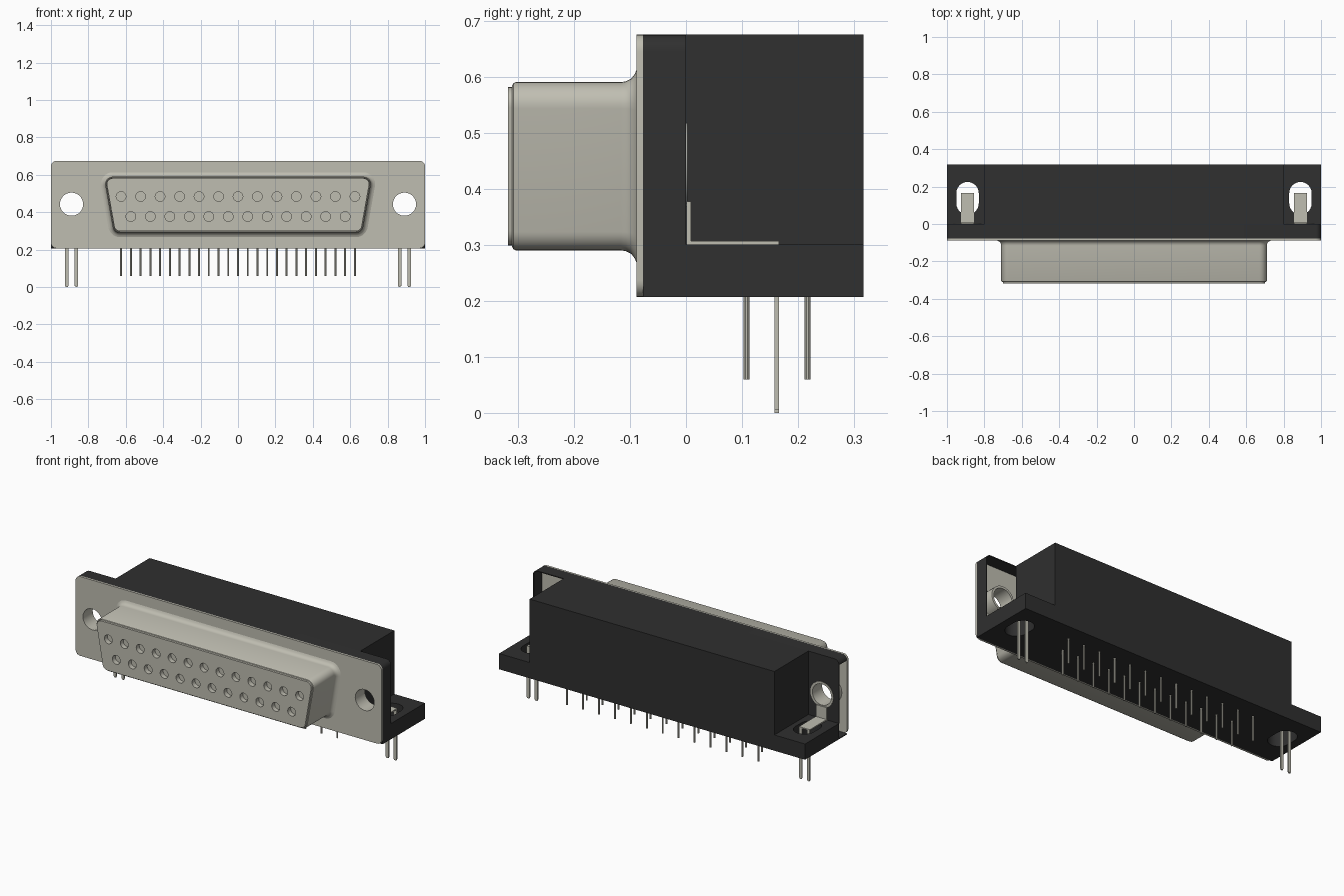
import bpy, bmesh, math
from mathutils import Matrix, Vector

if "Cube" in bpy.data.objects:
    bpy.data.objects.remove(bpy.data.objects["Cube"])


def material(name, rgb):
    m = bpy.data.materials.new(name)
    m.use_nodes = True
    m.diffuse_color = (*rgb, 1)
    m.node_tree.nodes["Principled BSDF"].inputs["Base Color"].default_value = (*rgb, 1)
    return m


METAL = material("warm grey metal", (0.52, 0.51, 0.44))
BLACK = material("black plastic", (0.029, 0.029, 0.029))


def finish(ob, mat):
    ob.data.materials.clear()
    ob.data.materials.append(mat)
    bpy.ops.object.select_all(action="DESELECT")
    ob.select_set(True)
    bpy.context.view_layer.objects.active = ob
    bpy.ops.object.shade_smooth_by_angle(angle=math.radians(35))
    return ob


def from_bmesh(name, bm, mat):
    bmesh.ops.recalc_face_normals(bm, faces=bm.faces)
    me = bpy.data.meshes.new(name)
    bm.to_mesh(me)
    bm.free()
    ob = bpy.data.objects.new(name, me)
    bpy.context.collection.objects.link(ob)
    return finish(ob, mat)


def arc(c, r, a0, a1, n):
    return [(c[0] + r * math.cos(a0 + (a1 - a0) * i / n),
             c[1] + r * math.sin(a0 + (a1 - a0) * i / n)) for i in range(n + 1)]


def circle(x, y, r, n=28):
    return arc((x, y), r, 0, 2 * math.pi, n)[:-1]


def hull(centres, r, n=6):
    """Rounded outline around counter-clockwise corner centres."""
    pts, k = [], len(centres)
    for i, c in enumerate(centres):
        p, q = centres[i - 1], centres[(i + 1) % k]
        a0 = math.atan2(c[1] - p[1], c[0] - p[0])
        a1 = math.atan2(q[1] - c[1], q[0] - c[0])
        turn = (a1 - a0) % (2 * math.pi)
        pts += arc(c, r, a0 - math.pi / 2, a0 - math.pi / 2 + turn, n)
    return pts


def slab(name, outlines, lo, hi, mat, upright=True):
    """Extruded outline with holes; upright slabs run along y, others along z."""
    cu = bpy.data.curves.new(name, "CURVE")
    cu.dimensions, cu.fill_mode, cu.extrude = "2D", "BOTH", (hi - lo) / 2
    for pts in outlines:
        s = cu.splines.new("POLY")
        s.points.add(len(pts) - 1)
        for p, (x, y) in zip(s.points, pts):
            p.co = (x, y, 0, 1)
        s.use_cyclic_u = True
    ob = bpy.data.objects.new(name, cu)
    bpy.context.collection.objects.link(ob)
    bpy.ops.object.select_all(action="DESELECT")
    ob.select_set(True)
    bpy.context.view_layer.objects.active = ob
    bpy.ops.object.convert(target="MESH")
    ob = bpy.context.view_layer.objects.active
    mid = (lo + hi) / 2
    bm = bmesh.new()
    bm.from_mesh(ob.data)
    bmesh.ops.remove_doubles(bm, verts=bm.verts, dist=1e-5)
    bm.transform(Matrix.Translation((0, mid, 0)) @ Matrix.Rotation(math.pi / 2, 4, "X")
                 if upright else Matrix.Translation((0, 0, mid)))
    bmesh.ops.recalc_face_normals(bm, faces=bm.faces)
    bm.to_mesh(ob.data)
    bm.free()
    return finish(ob, mat)


def add_box(bm, x0, x1, y0, y1, z0, z1):
    m = Matrix.Translation(((x0 + x1) / 2, (y0 + y1) / 2, (z0 + z1) / 2))
    bmesh.ops.create_cube(bm, size=1, matrix=m @ Matrix.Diagonal((x1 - x0, y1 - y0, z1 - z0, 1)))


def box(name, mat, *dims):
    bm = bmesh.new()
    add_box(bm, *dims)
    return from_bmesh(name, bm, mat)


BOTTOM, SHELF, TOP = 0.207, 0.30, 0.675
HOLE_X, HOLE_Z, HOLE_R, RING_R = 0.89, 0.443, 0.062, 0.075
D_CENTRES = [(-0.631, 0.33), (0.631, 0.33), (0.67, 0.55), (-0.67, 0.55)]
D_R = 0.04

# Metal front flange with the two mounting holes
flange = hull([(-0.97, BOTTOM + 0.03), (0.97, BOTTOM + 0.03), (0.97, TOP - 0.03), (-0.97, TOP - 0.03)], 0.03)
slab("front_flange", [flange] + [circle(s * HOLE_X, HOLE_Z, HOLE_R) for s in (-1, 1)],
     -0.088, -0.077, METAL)

# D-shaped metal shell: rings of the same outline, flared at the flange
profile = [(0.026, -0.087), (0.015, -0.091), (0.006, -0.098), (0.0015, -0.107), (0, -0.116),
           (0, -0.304), (-0.002, -0.308), (-0.006, -0.310), (-0.008, -0.29)]
bm = bmesh.new()
rings = [[bm.verts.new((x, y, z)) for x, z in hull(D_CENTRES, D_R + g, 8)] for g, y in profile]
for a, b in zip(rings, rings[1:]):
    for i in range(len(a)):
        j = (i + 1) % len(a)
        bm.faces.new((a[i], a[j], b[j], b[i]))
bm.faces.new(rings[-1])
bm.faces.new(rings[0])
from_bmesh("d_shell", bm, METAL)

# Contact face with 13 + 12 sockets
PITCH = 0.1042
TOP_ROW = [(i - 6) * PITCH for i in range(13)]
LOW_ROW = [(i - 5.5) * PITCH for i in range(12)]
sockets = [circle(x, 0.484, 0.026, 20) for x in TOP_ROW] + [circle(x, 0.377, 0.026, 20) for x in LOW_ROW]
slab("contact_face", [hull(D_CENTRES, D_R - 0.009, 8)] + sockets, -0.318, -0.289, METAL)

# Thin plastic rim behind the flange, open at the -x end
def rim(t):
    r = 0.03 - t
    return ([(-1, BOTTOM + t), (1 - t, BOTTOM + t)]
            + arc((0.97, TOP - 0.03), r, 0, math.pi / 2, 6)
            + arc((-0.97, TOP - 0.03), r, math.pi / 2, math.pi, 6))

slab("rear_rim", [rim(0) + rim(0.005)[::-1]], -0.077, 0, BLACK)

# Plastic back wall at the -x end
wall = [(-1, SHELF), (-0.8, SHELF), (-0.8, TOP)] + arc((-0.97, TOP - 0.03), 0.03, math.pi / 2, math.pi, 6)
slab("end_back_wall", [wall, circle(-HOLE_X, HOLE_Z, RING_R)], -0.005, 0, BLACK)

# Plastic housing and its slotted base
box("housing", BLACK, -0.8, 0.8, 0, 0.317, SHELF, TOP)
slots = [hull([(s * HOLE_X, 0.11), (s * HOLE_X, 0.165)], 0.06, 12) for s in (-1, 1)]
slab("slotted_base", [[(-1, 0), (1, 0), (1, 0.317), (-1, 0.317)]] + slots, BOTTOM, SHELF, BLACK, False)

for side, s in (("left", 1), ("right", -1)):
    # Threaded mounting tube
    x = s * HOLE_X
    slab(side + "_mounting_tube", [circle(x, HOLE_Z, RING_R), circle(x, HOLE_Z, HOLE_R)],
         -0.085, 0.003, METAL)
    # Bent ground clip ending in two board prongs
    bm = bmesh.new()
    add_box(bm, x - 0.035, x + 0.035, 0.001, 0.009, SHELF, 0.377)
    add_box(bm, x - 0.035, x + 0.035, 0.001, 0.166, SHELF, SHELF + 0.007)
    for d in (-0.026, 0.026):
        add_box(bm, x + d - 0.009, x + d + 0.009, 0.158, 0.166, 0.006, SHELF)
        add_box(bm, x + d - 0.006, x + d + 0.006, 0.158, 0.166, 0, 0.006)
    from_bmesh(side + "_ground_clip", bm, METAL)

# Solder pins in two staggered rows
bm = bmesh.new()
for row, y in ((TOP_ROW, 0.217), (LOW_ROW, 0.108)):
    for x in row:
        bmesh.ops.create_cone(bm, cap_ends=True, segments=10, radius1=0.0055, radius2=0.0055, depth=0.16,
                              matrix=Matrix.Translation((x, y, 0.14)))
from_bmesh("solder_pins", bm, METAL)
